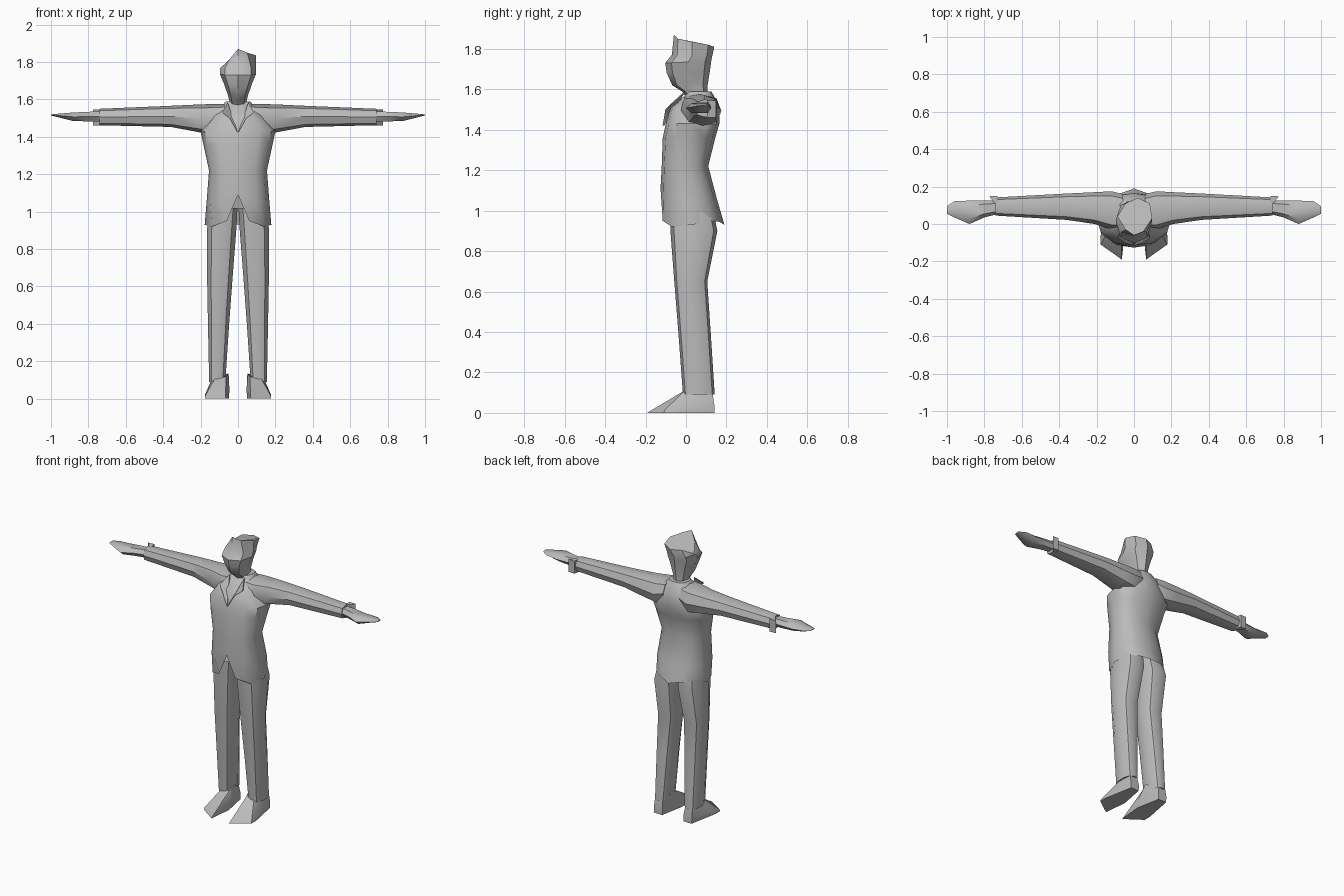
import bpy, bmesh, math

grey = bpy.data.materials.new("plain grey")
grey.diffuse_color = (0.5, 0.5, 0.5, 1)


def loft(name, rings, side=1, cap_start=True, cap_end=True, sharp=40):
    """Skin a list of equal-length closed rings; side=-1 mirrors in x."""
    bm = bmesh.new()
    loops = [[bm.verts.new((side * x, y, z)) for x, y, z in r] for r in rings]
    n = len(loops[0])
    for a, b in zip(loops, loops[1:]):
        for i in range(n):
            j = (i + 1) % n
            bm.faces.new((a[i], a[j], b[j], b[i]))
    if cap_start:
        bm.faces.new(loops[0])
    if cap_end:
        bm.faces.new(loops[-1])
    bmesh.ops.recalc_face_normals(bm, faces=bm.faces)
    # open shells can come out reversed: aim the sides outward
    bm.faces.ensure_lookup_table()
    mid = sum((v.co for v in bm.verts), bm.verts[:][0].co * 0) / len(bm.verts)
    if sum((f.calc_center_median() - mid).dot(f.normal) * f.calc_area() for f in bm.faces) < 0:
        bmesh.ops.reverse_faces(bm, faces=bm.faces)
    me = bpy.data.meshes.new(name)
    bm.to_mesh(me)
    bm.free()
    for p in me.polygons:
        p.use_smooth = True
    me.set_sharp_from_angle(angle=math.radians(sharp))
    me.materials.append(grey)
    ob = bpy.data.objects.new(name, me)
    bpy.context.collection.objects.link(ob)
    return ob


def level(z, x0, x1, y0, y1, n=8, zb=None, power=0.8):
    """Rounded horizontal ring starting at the front; zb tilts the back."""
    zb = z if zb is None else zb
    pts = []
    for i in range(n):
        a = 2 * math.pi * i / n
        s, c = math.sin(a), math.cos(a)
        s = math.copysign(abs(s) ** power, s)
        c = math.copysign(abs(c) ** power, c)
        t = (1 - c) / 2
        pts.append(((x0 + x1) / 2 + (x1 - x0) / 2 * s, y0 + (y1 - y0) * t, z + (zb - z) * t))
    return pts


def section(x, y0, y1, z0, z1, n=8):
    """Rounded ring across the x direction, for arms and hands."""
    return [(x, y, z) for z, y, _ in level(0, z0, z1, y0, y1, n)]


# coat: collar to hem, with a raised notch at the front of the hem
half_hem = [(0, -0.12, 1.09), (0.06, -0.115, 0.95), (0.14, -0.07, 0.92),
            (0.178, 0.03, 0.93), (0.13, 0.13, 0.95), (0.07, 0.165, 0.945), (0, 0.19, 0.93)]
hem = half_hem + [(-x, y, z) for x, y, z in half_hem[-2:0:-1]]
coat = [level(z, -w, w, yf, yb, 12) for z, w, yf, yb in (
    (1.59, 0.065, 0.01, 0.125), (1.565, 0.085, -0.01, 0.14), (1.51, 0.14, -0.08, 0.165),
    (1.43, 0.2, -0.1, 0.165), (1.36, 0.185, -0.115, 0.145), (1.22, 0.155, -0.12, 0.11),
    (1.05, 0.168, -0.128, 0.155))]
coat[-1][0] = (0, -0.126, 1.11)
loft("coat", coat + [hem], cap_end=False)

# head: neck, jaw, brow, then an uneven slanted crown
head = [level(zf, -w, w, yf, yb, 8, zb, 0.9) for zf, zb, w, yf, yb in (
    (1.55, 1.55, 0.045, 0.01, 0.105), (1.59, 1.585, 0.045, -0.02, 0.105),
    (1.62, 1.62, 0.053, -0.068, 0.107), (1.68, 1.69, 0.075, -0.095, 0.118),
    (1.73, 1.74, 0.097, -0.103, 0.125), (1.77, 1.765, 0.095, -0.07, 0.13))]
crown = [(0, -0.06, 1.87), (0.05, -0.04, 1.85), (0.097, 0.03, 1.835), (0.085, 0.11, 1.82),
         (0.02, 0.14, 1.81), (-0.045, 0.11, 1.81), (-0.088, 0.04, 1.765), (-0.045, -0.03, 1.815)]
loft("head", head + [crown], sharp=35)

for side, tag in ((1, "left"), (-1, "right")):
    # sleeve
    loft(tag + "_sleeve", [section(*r) for r in (
        (0.06, -0.03, 0.16, 1.44, 1.577), (0.12, -0.03, 0.175, 1.41, 1.576),
        (0.21, 0.0, 0.17, 1.425, 1.573), (0.36, 0.022, 0.163, 1.453, 1.566),
        (0.74, 0.045, 0.142, 1.462, 1.55))], side)
    # flared cuff
    loft(tag + "_cuff", [
        [(0.72, 0.1, z), (0.735, 0.1, z), (0.775, 0.148, z), (0.73, 0.15, z)]
        for z in (1.46, 1.545)], side)
    # flat mitten hand with the thumb side forward
    loft(tag + "_hand", [section(*r, 6) for r in (
        (0.7, 0.06, 0.125, 1.48, 1.54), (0.8, 0.035, 0.126, 1.48, 1.537),
        (0.88, 0.0, 0.125, 1.481, 1.533), (0.96, 0.035, 0.122, 1.503, 1.525),
        (1.0, 0.055, 0.095, 1.514, 1.52))], side)
    # trouser leg
    loft(tag + "_trouser_leg", [level(*r, 10) for r in (
        (1.02, 0.0, 0.15, -0.08, 0.13), (0.9, 0.006, 0.17, -0.077, 0.155),
        (0.65, 0.026, 0.168, -0.058, 0.105), (0.4, 0.045, 0.163, -0.038, 0.122),
        (0.09, 0.066, 0.156, -0.015, 0.142))], side)
    # shoe: wide angled toe rising to the ankle
    loft(tag + "_shoe", [
        [(0.065, -0.19, 0), (0.178, -0.11, 0), (0.178, -0.06, 0),
         (0.14, 0.14, 0), (0.08, 0.14, 0), (0.048, -0.03, 0)],
        [(0.066, -0.18, 0.008), (0.175, -0.105, 0.015), (0.175, -0.05, 0.025),
         (0.142, 0.14, 0.04), (0.078, 0.14, 0.04), (0.046, -0.02, 0.05)],
        [(0.065, 0.0, 0.115), (0.12, 0.0, 0.115), (0.142, 0.04, 0.1),
         (0.14, 0.132, 0.09), (0.085, 0.132, 0.09), (0.05, 0.05, 0.135)]], side)
    # lapel plate folded over the chest
    loft(tag + "_lapel", [
        [(0.0, -0.108 - d, 1.42), (0.045, -0.094 - d, 1.5),
         (0.085, -0.066 - d, 1.53), (0.055, -0.005 - d, 1.585)]
        for d in (0.0, 0.008)], side)
